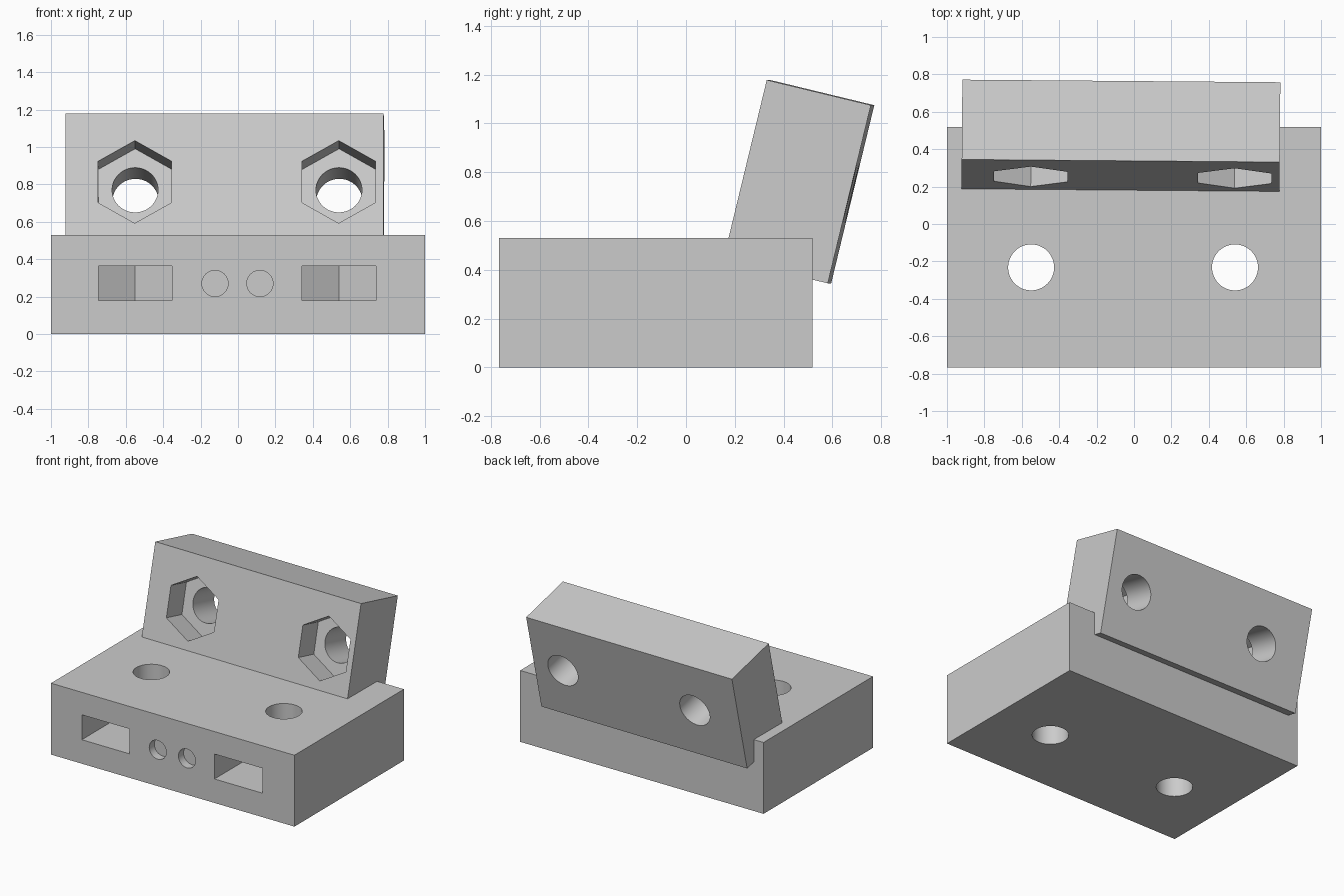
import bpy, bmesh
from math import cos, sin, pi, radians
from mathutils import Matrix, Vector

cube = bpy.data.objects.get("Cube")
if cube:
    bpy.data.objects.remove(cube, do_unlink=True)

GREY = (0.6, 0.6, 0.6, 1.0)
mat = bpy.data.materials.new("light grey")
mat.use_nodes = True
mat.diffuse_color = GREY
mat.node_tree.nodes["Principled BSDF"].inputs["Base Color"].default_value = GREY


def prism(name, outline, start, end, axis="Z"):
    """Extrude a 2D outline: (x, y) along Z, or (x, z) along Y."""
    bm = bmesh.new()
    if axis == "Z":
        place = lambda a, b: (a, b, start)
        move = Vector((0, 0, end - start))
    else:
        place = lambda a, b: (a, start, b)
        move = Vector((0, end - start, 0))
    face = bm.faces.new([bm.verts.new(place(a, b)) for a, b in outline])
    grown = bmesh.ops.extrude_face_region(bm, geom=[face], use_keep_orig=True)
    verts = [g for g in grown["geom"] if isinstance(g, bmesh.types.BMVert)]
    bmesh.ops.translate(bm, verts=verts, vec=move)
    bmesh.ops.recalc_face_normals(bm, faces=bm.faces)
    mesh = bpy.data.meshes.new(name)
    bm.to_mesh(mesh)
    bm.free()
    mesh.materials.append(mat)
    obj = bpy.data.objects.new(name, mesh)
    bpy.context.collection.objects.link(obj)
    return obj


def rect(x0, x1, y0, y1):
    return [(x0, y0), (x1, y0), (x1, y1), (x0, y1)]


def ring(cx, cy, r, sides):
    """Regular polygon with one corner pointing up."""
    return [(cx + r * sin(2 * pi * i / sides), cy + r * cos(2 * pi * i / sides))
            for i in range(sides)]


def cut(obj, cutters):
    bpy.ops.object.select_all(action="DESELECT")
    bpy.context.view_layer.objects.active = obj
    obj.select_set(True)
    for c in cutters:
        c.hide_render = True
        m = obj.modifiers.new("cut", "BOOLEAN")
        m.operation, m.solver, m.object = "DIFFERENCE", "EXACT", c
        bpy.ops.object.modifier_apply(modifier=m.name)
        bpy.data.objects.remove(c, do_unlink=True)
    bpy.ops.object.shade_smooth_by_angle(angle=radians(30))


BOLT_X = (-0.55, 0.54)
BOLT_R, NUT_R, NUT_T = 0.123, 0.227, 0.185
NUT_W = NUT_R * cos(pi / 6)
BASE_Y0, BASE_Y1, BASE_H = -0.766, 0.518, 0.53
HOLE_Y = -0.232

# Base block with vertical bolt holes, nut slots and two round recesses
base = prism("base_block", rect(-1, 1, BASE_Y0, BASE_Y1), 0, BASE_H)
cutters = []
for x in BOLT_X:
    cutters.append(prism("bolt_cutter", ring(x, HOLE_Y, BOLT_R, 48), -0.1, 0.7))
    slot = [(x - NUT_W, -0.9), (x + NUT_W, -0.9), (x + NUT_W, HOLE_Y + NUT_R / 2),
            (x, HOLE_Y + NUT_R), (x - NUT_W, HOLE_Y + NUT_R / 2)]
    cutters.append(prism("slot_cutter", slot, 0.178, 0.178 + NUT_T))
for x in (-0.123, 0.117):
    cutters.append(prism("recess_cutter", ring(x, 0.27, 0.07, 32), -0.9, BASE_Y0 + 0.06, "Y"))
cut(base, cutters)

# Tilted clamp plate with bolt holes and hexagonal nut pockets
W, T, H = 1.70, 0.439, 0.751
CENTRE = Vector((-0.07, 0.463, 0.7615))
plate = prism("tilted_plate", rect(-W / 2, W / 2, -T / 2, T / 2), -H / 2, H / 2)
cutters = []
for x in BOLT_X:
    lx = x - CENTRE.x
    cutters.append(prism("bolt_cutter", ring(lx, 0, BOLT_R, 48), -0.5, 0.5, "Y"))
    cutters.append(prism("nut_cutter", ring(lx, 0, NUT_R, 6), -0.5, -T / 2 + NUT_T, "Y"))
cut(plate, cutters)
plate.matrix_world = (Matrix.Translation(CENTRE)
                      @ Matrix.Rotation(radians(-0.47), 4, "Z")
                      @ Matrix.Rotation(radians(-13.6), 4, "X"))
